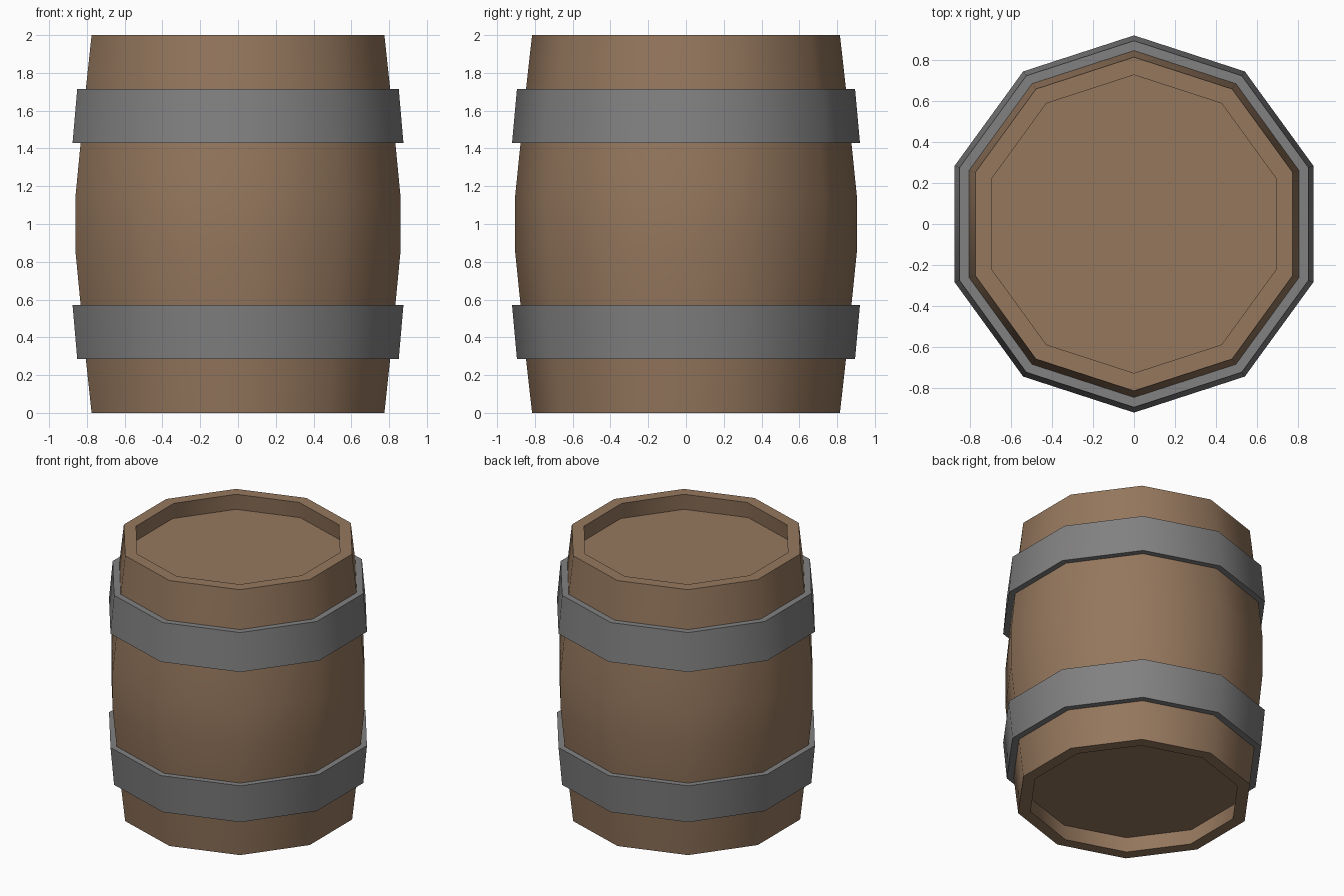
import bpy, bmesh, math

if "Cube" in bpy.data.objects:
    bpy.data.objects.remove(bpy.data.objects["Cube"])

SIDES = 10
STEP = 2 / 7  # height of one profile segment


def material(name, rgb):
    m = bpy.data.materials.new(name)
    m.diffuse_color = (*rgb, 1)
    m.use_nodes = True
    m.node_tree.nodes["Principled BSDF"].inputs["Base Color"].default_value = m.diffuse_color
    return m


def lathe(name, profile, mat, closed=False):
    """Revolve (radius, z) points around z; open ends at radius 0 become flat caps."""
    bm = bmesh.new()
    rings = []
    for r, z in profile:
        rings.append([bm.verts.new((r * math.cos(math.pi / 2 + 2 * math.pi * i / SIDES),
                                    r * math.sin(math.pi / 2 + 2 * math.pi * i / SIDES), z))
                      for i in range(SIDES)])
    pairs = list(zip(rings, rings[1:]))
    if closed:
        pairs.append((rings[-1], rings[0]))
    for a, b in pairs:
        for i in range(SIDES):
            j = (i + 1) % SIDES
            bm.faces.new((a[i], a[j], b[j], b[i]))
    if not closed:
        bm.faces.new(rings[0])
        bm.faces.new(rings[-1])
    bmesh.ops.recalc_face_normals(bm, faces=bm.faces)
    mesh = bpy.data.meshes.new(name)
    bm.to_mesh(mesh)
    bm.free()
    mesh.materials.append(mat)
    ob = bpy.data.objects.new(name, mesh)
    bpy.context.collection.objects.link(ob)
    bpy.ops.object.select_all(action='DESELECT')
    ob.select_set(True)
    bpy.context.view_layer.objects.active = ob
    bpy.ops.object.shade_smooth_by_angle(angle=math.radians(40))
    return ob


wood = material("brown wood", (0.30, 0.185, 0.11))
iron = material("grey iron", (0.225, 0.22, 0.22))

# Bulging body with recessed heads at both ends
half = [(0.742, 0.12), (0.728, 0), (0.815, 0), (0.847, STEP), (0.876, 2 * STEP), (0.905, 3 * STEP)]
body = half + [(r, 2 - z) for r, z in reversed(half)]
lathe("barrel_body", body, wood)

# Two hoops, the upper one mirrored about mid height
hoop = [(0.845, STEP), (0.895, STEP), (0.921, 2 * STEP), (0.872, 2 * STEP)]
lathe("lower_hoop", hoop, iron, closed=True)
lathe("upper_hoop", [(r, 2 - z) for r, z in hoop], iron, closed=True)
